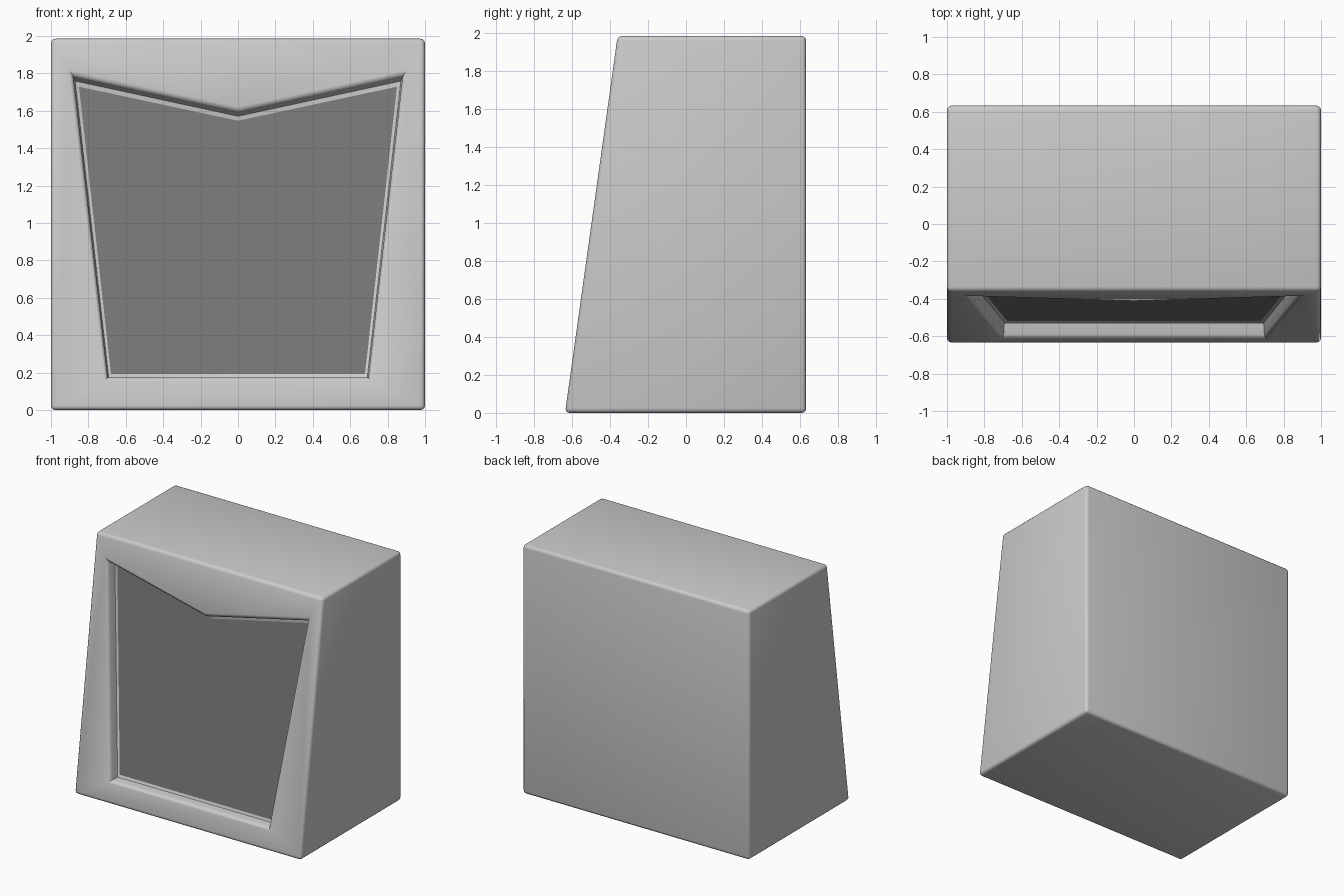
import bpy, bmesh, math
from mathutils import Vector

if "Cube" in bpy.data.objects:
    bpy.data.objects.remove(bpy.data.objects["Cube"])

H = 1.985                      # cabinet height
Y0, Y1, YB = -0.637, -0.36, 0.633   # front bottom, front top, back
SLOPE = (Y1 - Y0) / H
ANG = math.atan(SLOPE)
INWARD = Vector((0, math.cos(ANG), -math.sin(ANG)))


def on_front(x, z, depth=0.0):
    """Point on the leaning front plane, pushed in by depth."""
    return Vector((x, Y0 + SLOPE * z, z)) + INWARD * depth


def outline(bottom, top, notch):
    """Mirrored opening outline with a V notch in its top edge."""
    (bx, bz), (tx, tz) = bottom, top
    return [(-bx, bz), (bx, bz), (tx, tz), (0, notch), (-tx, tz)]


def make_object(name, bm):
    mesh = bpy.data.meshes.new(name)
    bm.to_mesh(mesh)
    bm.free()
    ob = bpy.data.objects.new(name, mesh)
    bpy.context.collection.objects.link(ob)
    return ob


outer = outline((0.711, 0.155), (0.904, 1.818), 1.62)
inner = outline((0.679, 0.205), (0.85, 1.741), 1.559)
# Recess cross-section: (blend from outer to inner outline, depth)
section = [(0, 0), (0.25, 0.006), (0.45, 0.022), (0.5, 0.07), (0.62, 0.083), (1, 0.09)]

# Cabinet: wedge-shaped block with rounded edges
bm = bmesh.new()
side = [(Y0, 0), (YB, 0), (YB, H), (Y1, H)]
face = bm.faces.new([bm.verts.new((-1, y, z)) for y, z in side])
ext = bmesh.ops.extrude_face_region(bm, geom=[face])
bmesh.ops.translate(bm, vec=(2, 0, 0),
                    verts=[g for g in ext["geom"] if isinstance(g, bmesh.types.BMVert)])
bmesh.ops.recalc_face_normals(bm, faces=bm.faces)
bmesh.ops.bevel(bm, geom=bm.edges[:], offset=0.025, segments=3, profile=0.5, affect='EDGES')

# Open the front panel and fill around the recess outline
bm.normal_update()
front = max((f for f in bm.faces if f.normal.dot(INWARD) < -0.99), key=lambda f: f.calc_area())
border = list(front.edges)
bmesh.ops.delete(bm, geom=[front], context='FACES_ONLY')
rings = []
for t, d in section:
    rings.append([bm.verts.new(on_front(a[0] + (b[0] - a[0]) * t, a[1] + (b[1] - a[1]) * t, d))
                  for a, b in zip(outer, inner)])
n = len(outer)
rim = [bm.edges.new((rings[0][i], rings[0][(i + 1) % n])) for i in range(n)]
bmesh.ops.triangle_fill(bm, edges=border + rim, use_beauty=True, normal=-INWARD)

# Recess walls
for r, s in zip(rings, rings[1:]):
    for i in range(n):
        j = (i + 1) % n
        bm.faces.new((r[i], r[j], s[j], s[i]))
bmesh.ops.recalc_face_normals(bm, faces=bm.faces)
cabinet = make_object("cabinet", bm)

# Dark screen closing the recess
bm = bmesh.new()
bm.faces.new([bm.verts.new(on_front(x, z, 0.09)) for x, z in inner])
screen = make_object("screen", bm)
mat = bpy.data.materials.new("dark_screen")
mat.diffuse_color = (0.19, 0.19, 0.19, 1)
mat.use_nodes = True
mat.node_tree.nodes["Principled BSDF"].inputs["Base Color"].default_value = mat.diffuse_color
screen.data.materials.append(mat)

bpy.ops.object.select_all(action='DESELECT')
cabinet.select_set(True)
bpy.context.view_layer.objects.active = cabinet
bpy.ops.object.shade_smooth_by_angle(angle=math.radians(35))
